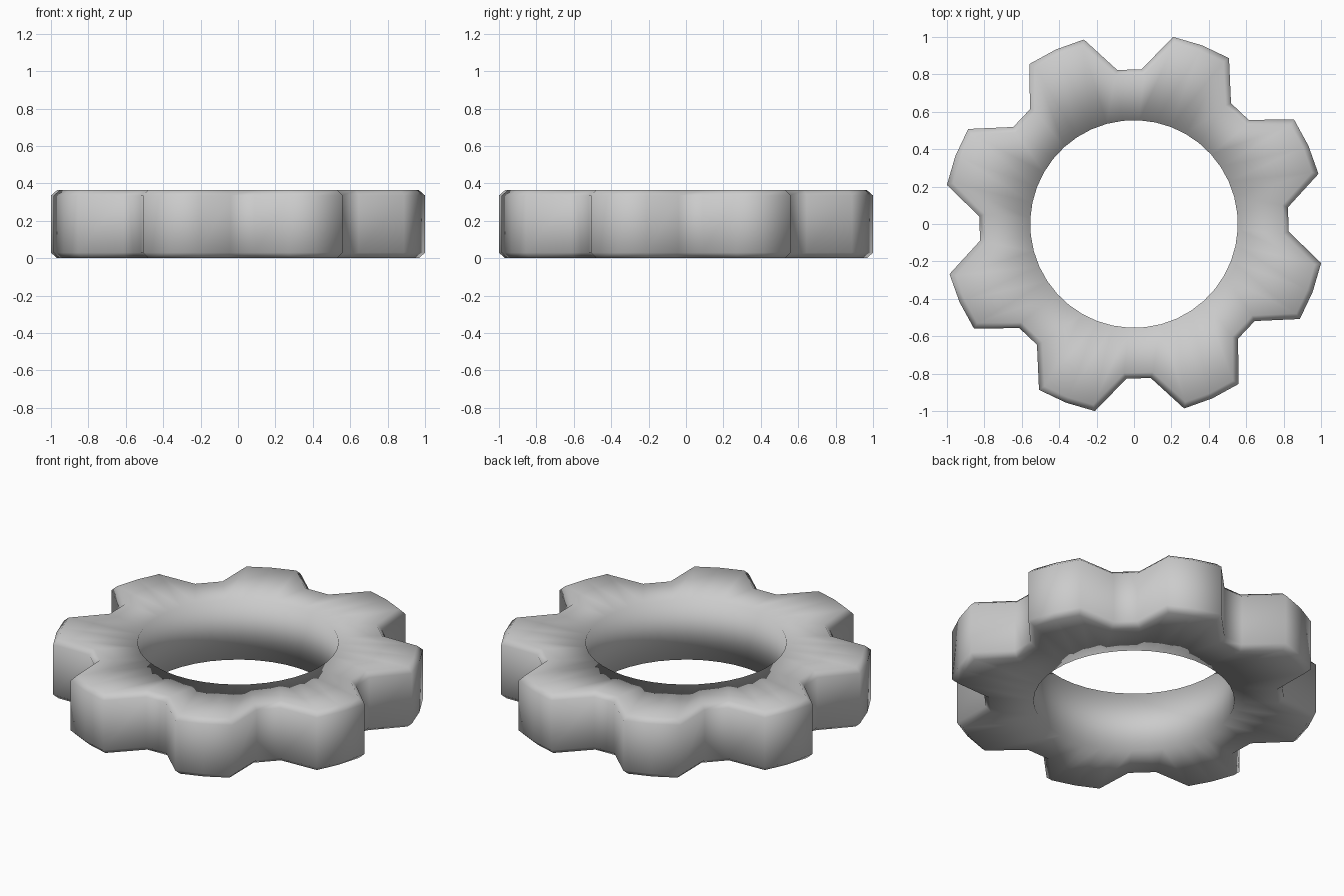
import bpy, bmesh, math

if "Cube" in bpy.data.objects:
    bpy.data.objects.remove(bpy.data.objects["Cube"])

TEETH, HEIGHT, HOLE_R = 8, 0.365, 0.555
ROOT_R, TIP_R = 0.828, 1.022
CHAMFER = 0.03

# one tooth: angle in degrees, radius (root, root, three tip points)
tooth = [(-2.8, ROOT_R), (6.2, ROOT_R), (15.2, TIP_R), (24.2, TIP_R), (33.2, TIP_R)]
outline = [(math.radians(a + 360 / TEETH * k), r) for k in range(TEETH) for a, r in tooth]

bm = bmesh.new()


def ring(z, hole):
    pts = [(a, HOLE_R if hole else r) for a, r in outline]
    return [bm.verts.new((r * math.cos(a), r * math.sin(a), z)) for a, r in pts]


# closed cross-section: hole bottom, outer bottom, outer top, hole top
rings = [ring(0, True), ring(0, False), ring(HEIGHT, False), ring(HEIGHT, True)]
n = len(outline)
for i in range(4):
    a, b = rings[i], rings[(i + 1) % 4]
    for j in range(n):
        k = (j + 1) % n
        bm.faces.new((a[j], a[k], b[k], b[j]))
bmesh.ops.recalc_face_normals(bm, faces=bm.faces[:])

# chamfer the upper and lower rims of the teeth
rims = [bm.edges.get((r[j], r[(j + 1) % n])) for r in rings[1:3] for j in range(n)]
bmesh.ops.bevel(bm, geom=rims, offset=CHAMFER, offset_type='OFFSET', segments=1,
                profile=0.5, affect='EDGES')
for f in bm.faces:
    f.smooth = True

mesh = bpy.data.meshes.new("gear_ring")
bm.to_mesh(mesh)
bm.free()
gear = bpy.data.objects.new("gear_ring", mesh)
bpy.context.collection.objects.link(gear)
